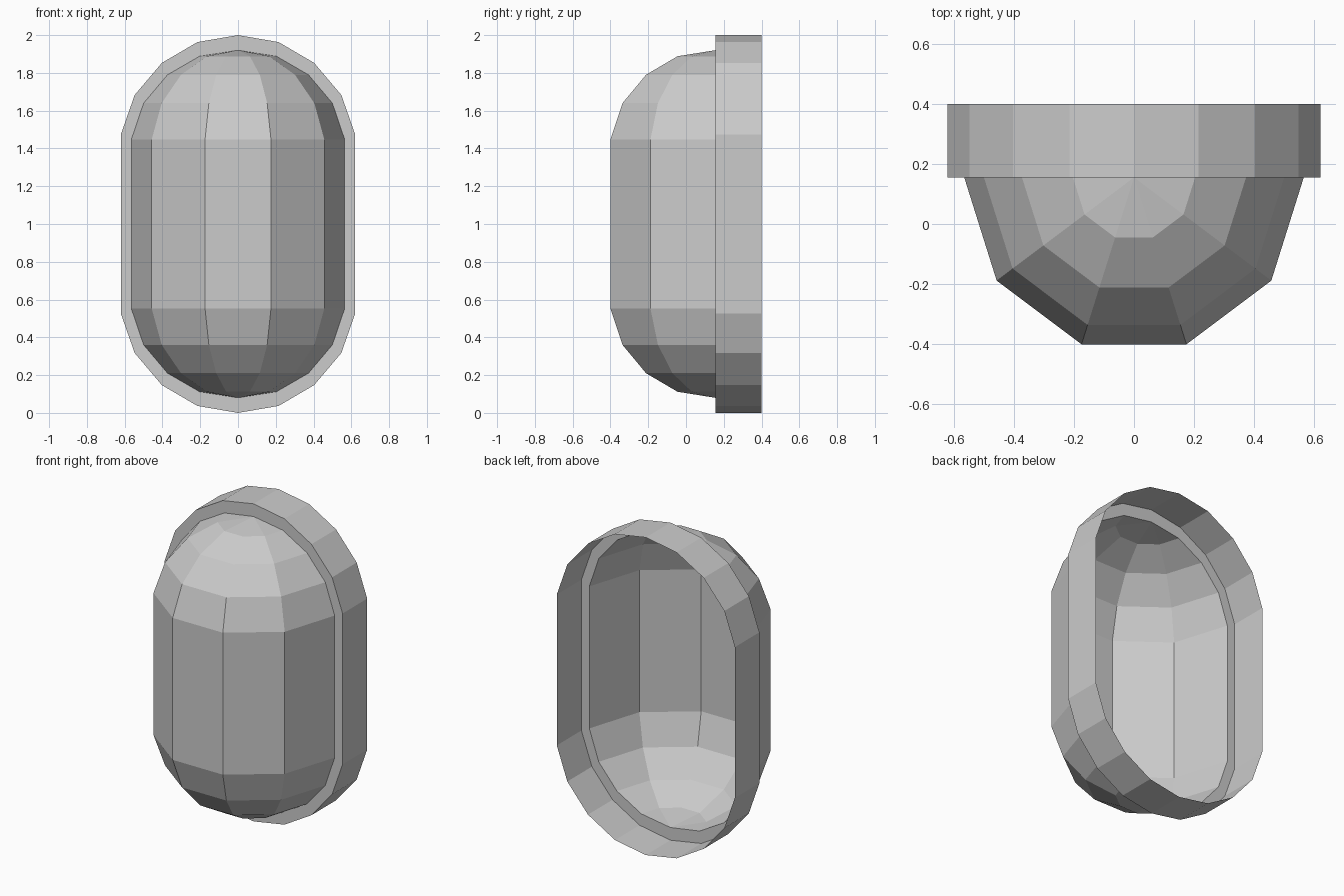
import bpy, bmesh, math

if "Cube" in bpy.data.objects:
    bpy.data.objects.remove(bpy.data.objects["Cube"])

MID_Z, RIM_Y, BACK_Y = 1.0, 0.155, 0.40
RX, RY = 0.565, 0.584          # dome half width and depth


def finish(name, bm):
    mesh = bpy.data.meshes.new(name)
    bm.to_mesh(mesh)
    bm.free()
    obj = bpy.data.objects.new(name, mesh)
    bpy.context.collection.objects.link(obj)
    return obj


def bridge(bm, a, b, closed=False):
    n = len(a)
    for i in range(n if closed else n - 1):
        j = (i + 1) % n
        bm.faces.new((a[i], a[j], b[j], b[i]))


def outline(half):
    """Closed (x, z) loop from one quarter, given from the top to the side."""
    right = half + [(x, -z) for x, z in reversed(half)]
    return right + [(-x, z) for x, z in reversed(right[1:-1])]


# Ring heights above the middle and their size relative to the widest ring
rings = [(0.92, 0.0), (0.888, 0.36), (0.79, 0.66), (0.64, 0.884), (0.447, 1.0)]

# Dome: half of a ten-sided capsule, open at the back
bm = bmesh.new()
pole_top = bm.verts.new((0, RIM_Y, MID_Z + rings[0][0]))
pole_bottom = bm.verts.new((0, RIM_Y, MID_Z - rings[0][0]))
levels = rings[1:] + [(-h, s) for h, s in reversed(rings[1:])]
rows = []
for h, s in levels:
    rows.append([bm.verts.new((-RX * s * math.cos(math.pi * i / 5),
                               RIM_Y - RY * s * math.sin(math.pi * i / 5),
                               MID_Z + h)) for i in range(6)])
for upper, lower in zip(rows, rows[1:]):
    bridge(bm, lower, upper)
for i in range(5):
    bm.faces.new((rows[0][i], rows[0][i + 1], pole_top))
    bm.faces.new((rows[-1][i + 1], rows[-1][i], pole_bottom))
finish("dome_shell", bm)

# Rim: flat flange around the dome, then a thin wall running to the back
outer = outline([(0, 1.0), (0.215, 0.963), (0.403, 0.853), (0.547, 0.683), (0.62, 0.475)])
inner = outline([(RX * s, h) for h, s in rings])
bm = bmesh.new()
loops = [[bm.verts.new((x, y, MID_Z + z)) for x, z in pts]
         for pts, y in ((inner, RIM_Y), (outer, RIM_Y), (outer, BACK_Y))]
for a, b in zip(loops, loops[1:]):
    bridge(bm, a, b, closed=True)
finish("rim", bm)
